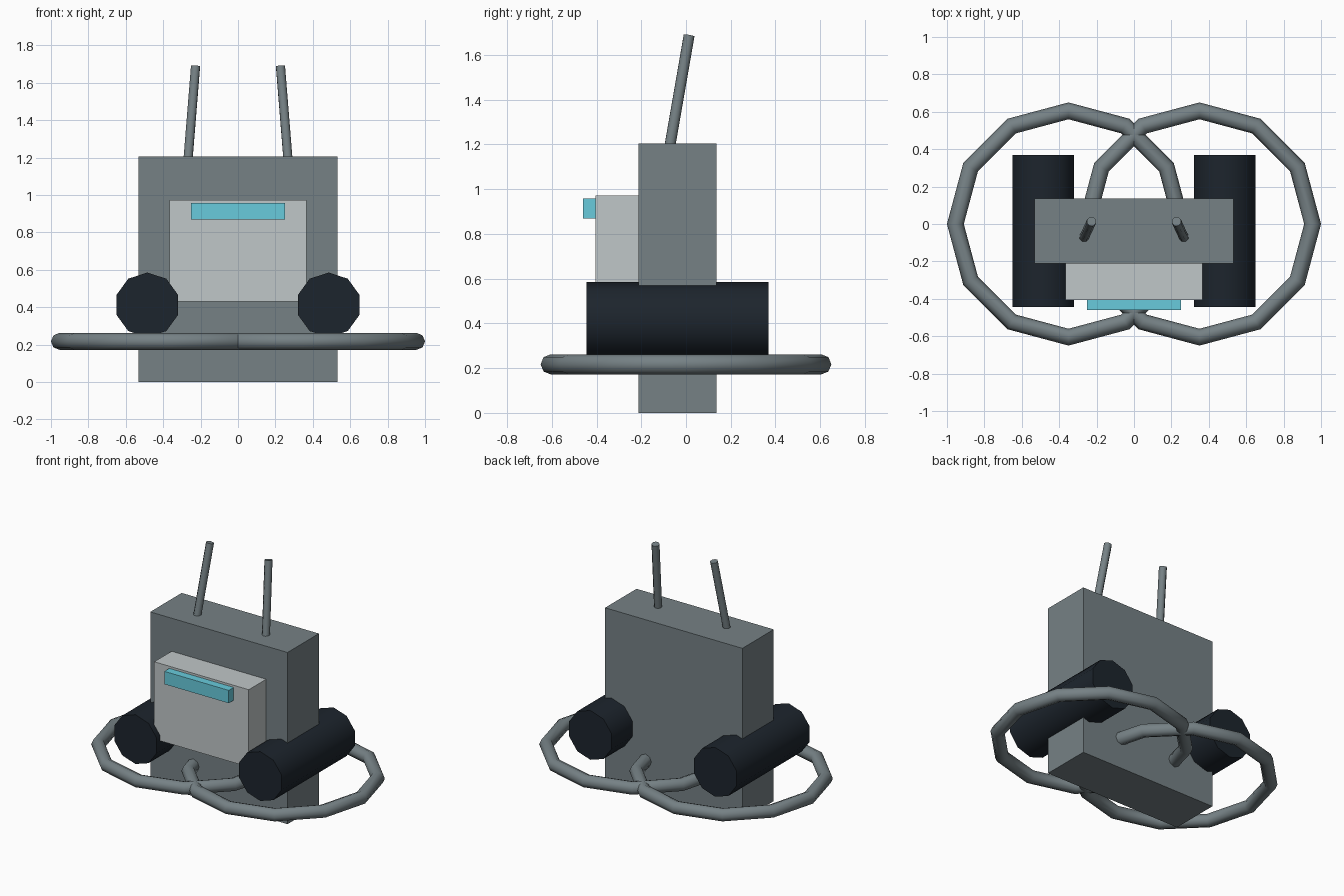
import bpy, math
from mathutils import Vector

if "Cube" in bpy.data.objects:
    bpy.data.objects.remove(bpy.data.objects["Cube"])


def material(name, color):
    m = bpy.data.materials.new(name)
    m.diffuse_color = color
    m.use_nodes = True
    m.node_tree.nodes["Principled BSDF"].inputs["Base Color"].default_value = m.diffuse_color
    return m


black = material("black", (0.012, 0.018, 0.026, 1))
cyan = material("cyan", (0.14, 0.6, 0.72, 1))
light = material("light_grey", (0.53, 0.57, 0.58, 1))
grey = material("grey", (0.18, 0.22, 0.235, 1))


def finish(name, mat, angle=None):
    o = bpy.context.object
    o.name = name
    o.data.materials.append(mat)
    if angle:
        bpy.ops.object.shade_smooth_by_angle(angle=math.radians(angle))
    return o


def box(name, lo, hi, mat):
    lo, hi = Vector(lo), Vector(hi)
    bpy.ops.mesh.primitive_cube_add(size=1, location=(lo + hi) / 2)
    bpy.context.object.scale = hi - lo
    bpy.ops.object.transform_apply(location=False, rotation=False, scale=True)
    return finish(name, mat)


def rod(name, a, b, radius, sides, mat, spin=0):
    a, b = Vector(a), Vector(b)
    bpy.ops.mesh.primitive_cylinder_add(vertices=sides, radius=radius, depth=(b - a).length)
    o = bpy.context.object
    o.data.transform((b - a).to_track_quat('Z', 'Y').to_matrix().to_4x4())
    o.location = (a + b) / 2
    return finish(name, mat, 50)


# Body, front panel and light strip
box("body", (-0.533, -0.212, 0), (0.533, 0.136, 1.205), grey)
box("front_panel", (-0.367, -0.405, 0.43), (0.367, -0.212, 0.973), light)
box("light_strip", (-0.25, -0.46, 0.868), (0.25, -0.405, 0.958), cyan)

for s, side in ((-1, "left"), (1, "right")):
    # Ten-sided thruster with a vertex on top
    rod(side + "_thruster", (s * 0.485, 0.368, 0.412), (s * 0.485, -0.445, 0.412), 0.173, 10, black)
    # Leaning antenna, rooted in the body
    rod(side + "_antenna", (s * 0.272, -0.083, 1.13), (s * 0.227, 0.014, 1.688), 0.026, 8, grey)
    # Twelve-sided hoop
    bpy.ops.mesh.primitive_torus_add(major_segments=12, minor_segments=8, major_radius=0.605,
                                     minor_radius=0.045, location=(s * 0.35, 0, 0.217))
    finish(side + "_hoop", grey, 60)
